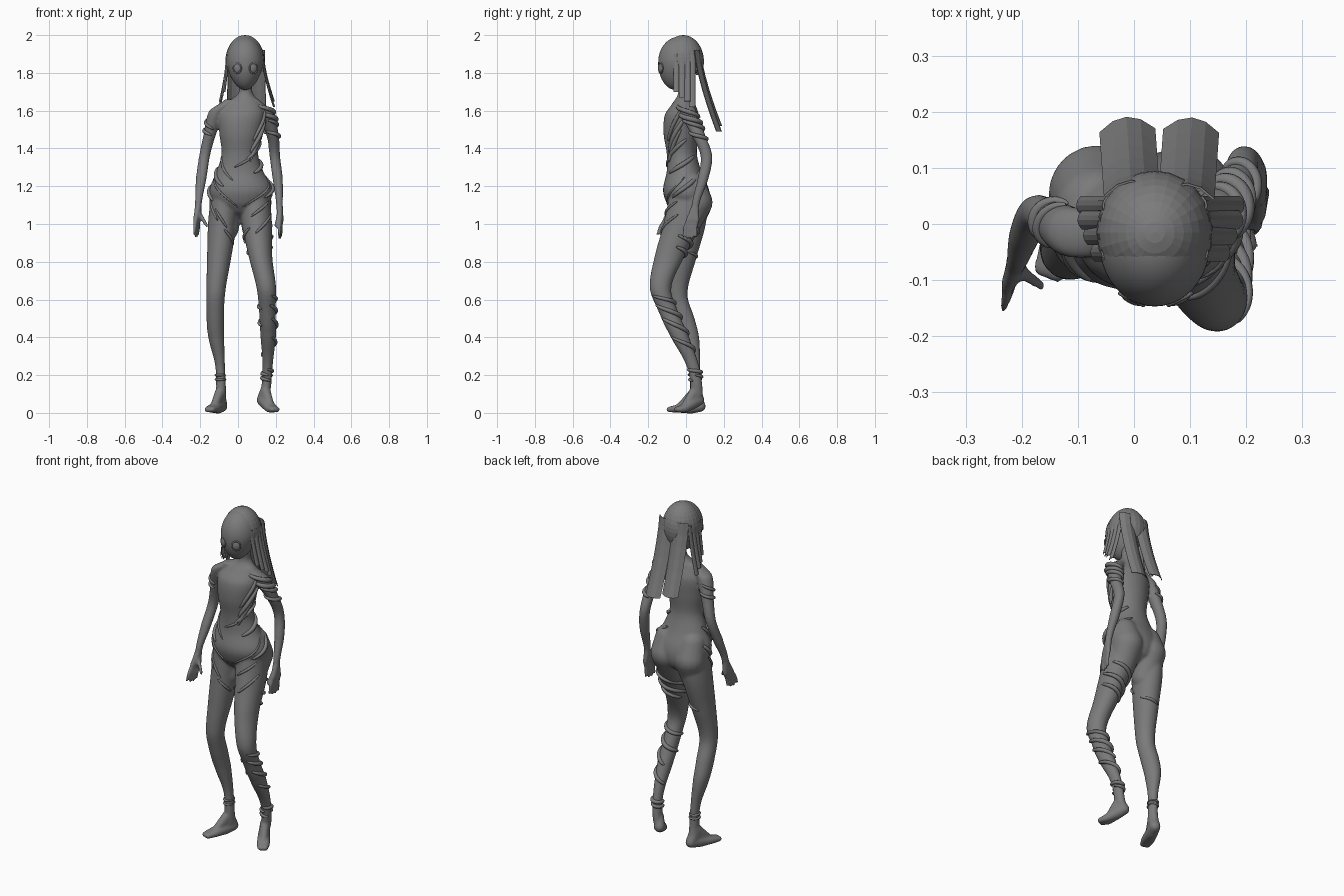
import bpy, bmesh, math
from mathutils import Vector, Matrix

cube = bpy.data.objects.get("Cube")
if cube:
    bpy.data.objects.remove(cube, do_unlink=True)

grey = bpy.data.materials.new("dark_grey")
grey.use_nodes = True
grey.diffuse_color = (0.2, 0.2, 0.2, 1)
grey.node_tree.nodes["Principled BSDF"].inputs["Base Color"].default_value = (0.2, 0.2, 0.2, 1)


def add_object(name, data):
    data.materials.append(grey)
    obj = bpy.data.objects.new(name, data)
    bpy.context.collection.objects.link(obj)
    return obj


def finish(name, bm, smooth=True):
    bmesh.ops.recalc_face_normals(bm, faces=bm.faces)
    for face in bm.faces:
        face.smooth = smooth
    mesh = bpy.data.meshes.new(name)
    bm.to_mesh(mesh)
    bm.free()
    return add_object(name, mesh)


# Limb sections from top to bottom: centre x, y, z, radius x, radius y
torso = [(.04, -.01, 1.79, .035, .036), (.04, 0, 1.69, .038, .042), (.03, -.01, 1.65, .085, .055),
         (.02, -.022, 1.58, .12, .09), (.013, -.027, 1.48, .112, .092), (.01, -.022, 1.37, .097, .08),
         (.01, -.01, 1.28, .124, .092), (.017, 0, 1.18, .168, .122), (.014, .012, 1.11, .148, .115),
         (.01, .02, 1.06, .08, .085), (.01, .02, 1.03, .02, .04)]
left_leg = [(.09, .01, 1.16, .08, .1), (.1, -.02, 1, .08, .1), (.12, -.09, .82, .062, .078),
            (.15, -.135, .66, .052, .057), (.155, -.095, .54, .044, .052), (.16, -.04, .42, .042, .05),
            (.157, .035, .25, .027, .034), (.15, .055, .14, .026, .032), (.142, .055, .09, .026, .035)]
right_leg = [(-.07, .02, 1.16, .075, .1), (-.083, .01, 1, .076, .095), (-.1, -.02, .82, .064, .075),
             (-.118, -.045, .63, .05, .053), (-.12, -.01, .5, .047, .055), (-.115, .02, .4, .042, .05),
             (-.095, .045, .25, .026, .031), (-.09, .05, .13, .026, .03), (-.09, .055, .06, .026, .035)]
left_arm = [(.08, -.01, 1.66, .03, .035), (.14, .01, 1.6, .045, .045), (.183, .065, 1.47, .033, .037),
            (.195, .108, 1.36, .028, .031), (.21, .09, 1.24, .027, .029), (.22, .05, 1.1, .018, .021)]
right_arm = [(-.04, -.02, 1.66, .03, .035), (-.11, -.015, 1.6, .043, .045), (-.15, .01, 1.47, .033, .035),
             (-.177, .02, 1.36, .029, .03), (-.195, -.02, 1.24, .028, .029), (-.21, -.07, 1.1, .018, .021)]


def section(limb, z):
    """Smoothly interpolated section of a limb at height z."""
    i = 0
    while i < len(limb) - 2 and z < limb[i + 1][2]:
        i += 1
    f = (limb[i][2] - z) / (limb[i][2] - limb[i + 1][2])
    a, b, c, d = (limb[max(0, min(len(limb) - 1, i + k))] for k in (-1, 0, 1, 2))
    return [q + f / 2 * (r - p + f * (2 * p - 5 * q + 4 * r - s + f * (3 * (q - r) + s - p)))
            for p, q, r, s in zip(a, b, c, d)]


def on_limb(limb, z, angle, lift=0):
    x, y, _, rx, ry = section(limb, z)
    return Vector((x + (rx + lift) * math.cos(angle), y + (ry + lift) * math.sin(angle), z))


def loft(bm, limb, rows=48, sides=28):
    top, bottom = limb[0][2], limb[-1][2]
    rings = []
    for i in range(rows + 1):
        z = top + (bottom - top) * i / rows
        rings.append([bm.verts.new(on_limb(limb, z, math.tau * k / sides)) for k in range(sides)])
    for upper, lower in zip(rings, rings[1:]):
        for k in range(sides):
            n = (k + 1) % sides
            bm.faces.new((upper[k], upper[n], lower[n], lower[k]))
    bm.faces.new(rings[0])
    bm.faces.new(rings[-1])


def hull(bm, *balls):
    """Convex skin around balls given as x, y, z, radius."""
    points = []
    for x, y, z, r in balls:
        for lat in range(-6, 7):
            tilt = lat * math.pi / 13
            for k in range(20):
                turn = math.tau * k / 20
                points.append(bm.verts.new((x + r * math.cos(tilt) * math.cos(turn),
                                            y + r * math.cos(tilt) * math.sin(turn),
                                            z + r * math.sin(tilt))))
    result = bmesh.ops.convex_hull(bm, input=points)
    loose = set(result["geom_interior"]) | set(result["geom_unused"])
    bmesh.ops.delete(bm, geom=[v for v in loose if isinstance(v, bmesh.types.BMVert)], context='VERTS')


def foot(bm, heel, toe, ankle):
    heel, toe, ankle = Vector(heel), Vector(toe), Vector(ankle)
    ball = heel.lerp(toe, 0.72)
    ball.z = .023
    side = (toe - heel).normalized().cross(Vector((0, 0, 1))) * 0.016
    hull(bm, (*heel, .03), (*heel.lerp(toe, 0.3), .034), (*(ball + side), .021), (*(ball - side), .021))
    hull(bm, (*(ball + side), .021), (*(ball - side), .021), (*(toe + side), .014), (*(toe - side), .014))
    hull(bm, (*ankle, .027), (*heel, .03), (*ball, .02))


def hand(bm, wrist, knuckle, tip, thumb, spread):
    wrist, knuckle, tip, spread = map(Vector, (wrist, knuckle, tip, spread))
    hull(bm, (*wrist, .018), (*(knuckle + spread), .013), (*(knuckle - spread), .013))
    for k in (-1, -.33, .33, 1):
        root, end = knuckle + spread * k, tip + spread * k * 1.4 + Vector((0, 0, .015 * abs(k)))
        middle = root.lerp(end, 0.5) + Vector((0, -.006, 0))
        hull(bm, (*root, .011), (*middle, .0095))
        hull(bm, (*middle, .0095), (*end, .0075))
    hull(bm, (*wrist.lerp(knuckle, 0.4), .014), (*thumb, .009))


# Body: one blended skin of torso, limbs, hands and feet
bm = bmesh.new()
for limb in (torso, left_leg, right_leg, left_arm, right_arm):
    loft(bm, limb)
for x, y in ((-.065, .01), (.09, -.005)):
    hull(bm, (x, .053, 1.115, .088), (x, .03, 1.2, .075), (x, y, .98, .07))
foot(bm, (.128, .068, .068), (.195, -.045, .018), (.145, .048, .12))
foot(bm, (-.085, .075, .035), (-.15, -.085, .018), (-.095, .045, .11))
hand(bm, (.22, .05, 1.1), (.225, .035, 1.02), (.222, .02, .92), (.2, -.005, .99), (.004, .024, 0))
hand(bm, (-.21, -.07, 1.1), (-.217, -.09, 1.02), (-.222, -.12, .93), (-.165, -.11, .99), (.008, .022, 0))
body = finish("body", bm)
remesh = body.modifiers.new("blend", 'REMESH')
remesh.mode = 'VOXEL'
remesh.voxel_size = 0.0065
remesh.use_smooth_shade = True
soften = body.modifiers.new("soften", 'SMOOTH')
soften.iterations = 8

# Head with a tapered jaw
bm = bmesh.new()
bmesh.ops.create_uvsphere(bm, u_segments=40, v_segments=28, radius=1)
for v in bm.verts:
    if v.co.z < 0:
        v.co.x *= 1 + 0.18 * v.co.z
        v.co.y = v.co.y * (1 + 0.1 * v.co.z) + 0.15 * v.co.z
        v.co.z *= 1.1
    v.co = Vector((.037 + v.co.x * .098, -.037 + v.co.y * .11, 1.857 + v.co.z * .134))
finish("head", bm)

# Eyes with raised rims
for name, side in (("left_eye", 1), ("right_eye", -1)):
    place = Matrix.Translation((.039 + side * .043, -.134, 1.825)) @ Matrix.Rotation(side * .46, 4, 'Z')
    bm = bmesh.new()
    bmesh.ops.create_uvsphere(bm, u_segments=24, v_segments=12, radius=.021,
                              matrix=place @ Matrix.Diagonal((1, .4, 1.15, 1)))
    finish(name, bm)
    bpy.ops.mesh.primitive_torus_add(major_segments=28, minor_segments=8,
                                     major_radius=.023, minor_radius=.004)
    rim = bpy.context.object
    rim.name = name + "_rim"
    rim.data.materials.append(grey)
    rim.matrix_world = place @ Matrix.Diagonal((1, 1, 1.15, 1)) @ Matrix.Rotation(math.pi / 2, 4, 'X')
    bpy.ops.object.shade_smooth()

# Faceted hair cap, open over the face
bm = bmesh.new()
bmesh.ops.create_uvsphere(bm, u_segments=24, v_segments=18, radius=1)
face_area = [f for f in bm.faces if f.calc_center_median().y < -.5
             or f.calc_center_median().z < -.15 - .4 * f.calc_center_median().y]
bmesh.ops.delete(bm, geom=face_area, context='FACES')
for v in bm.verts:
    v.co = Vector((.037 + v.co.x * .104, -.015 + v.co.y * .11, 1.86 + v.co.z * .14))
finish("hair_cap", bm, smooth=False)


def strand(name, degrees, shift, top, bottom, start, reach, width):
    """Flat bowed lock hanging from the head, moved sideways by shift."""
    out = Vector((math.cos(math.radians(degrees)), math.sin(math.radians(degrees)), 0))
    across = Vector((-out.y, out.x, 0))
    bm = bmesh.new()
    rows = []
    for i in range(7):
        t = i / 6
        base = Vector((.037, -.015, top + (bottom - top) * t)) + out * (start + (reach - start) * t ** 1.4)
        rows.append([bm.verts.new(base + across * (shift + width * k / 4) - out * width * .06 * k * k)
                     for k in (-2, -1, 0, 1, 2)])
    for a, b in zip(rows, rows[1:]):
        for k in range(4):
            bm.faces.new((a[k], a[k + 1], b[k + 1], b[k]))
    obj = finish(name, bm, smooth=False)
    obj.modifiers.new("thickness", 'SOLIDIFY').thickness = 0.004


strand("back_strand_left", 86, -.052, 1.92, 1.49, .092, .209, .1)
strand("back_strand_right", 94, .036, 1.92, 1.52, .096, .209, .1)
for name, degrees, flip, flare in (("left", 0, 1, .02), ("right", 180, -1, 0)):
    for i, (shift, low, reach) in enumerate(((-.035, 1.7, .115), (-.005, 1.67, .128),
                                             (.022, 1.65, .138), (.048, 1.62, .14))):
        strand(f"{name}_side_strand_{i}", degrees, flip * shift, 1.9, low,
               .101 - abs(shift) * .15, reach + flare, .034)


def wraps(name, limb, strips):
    """Tapered cords: start z, end z, start angle, end angle, thickness."""
    curve = bpy.data.curves.new(name, 'CURVE')
    curve.dimensions = '3D'
    curve.bevel_depth = 1
    curve.bevel_resolution = 2
    curve.use_fill_caps = True
    for z0, z1, a0, a1, thick in strips:
        count = 10 + abs(a1 - a0) // 12
        spline = curve.splines.new('POLY')
        spline.points.add(count - 1)
        for i, p in enumerate(spline.points):
            t = i / (count - 1)
            p.co = (*on_limb(limb, z0 + (z1 - z0) * t, math.radians(a0 + (a1 - a0) * t), thick * .1), 1)
            p.radius = thick * (.3 + .7 * math.sin(math.pi * t) ** .5 if 0 < t < 1 else .3)
        spline.use_smooth = True
    add_object(name, curve)


# Torn cords around the torso and limbs
wraps("torso_wraps", torso, [
    (1.62, 1.44, 0, -50, .011), (1.56, 1.38, 10, -55, .013), (1.5, 1.33, 0, -60, .011),
    (1.45, 1.34, 20, -70, .011), (1.36, 1.27, 50, -55, .013), (1.36, 1.3, -45, -105, .007),
    (1.36, 1.23, -170, -105, .007), (1.3, 1.2, -190, -125, .011), (1.27, 1.09, -175, -97, .006),
    (1.25, 1.09, 0, -84, .006), (1.28, 1.14, 60, -40, .012), (1.21, 1.12, 160, 205, .012)])
wraps("left_leg_wraps", left_leg, [
    (1.12, 1.04, -30, -110, .008), (1.05, .95, -20, -100, .008), (.99, .9, 30, 190, .012),
    (.94, .84, 0, 180, .013), (.88, .81, 10, 150, .012), (.98, .9, -120, -200, .009),
    (.62, .55, -60, 230, .011), (.57, .46, -70, 220, .013), (.5, .41, -60, 120, .012),
    (.4, .3, -60, 180, .011), (.23, .2, -90, 290, .011), (.2, .17, 0, 330, .01)])
wraps("right_leg_wraps", right_leg, [
    (1.13, 1.02, 190, 250, .007), (1.08, .98, 235, 290, .007), (.97, .89, 280, 345, .008),
    (.85, .82, 20, 110, .008), (.2, .2, 0, 360, .007), (.18, .175, 0, 360, .007)])
wraps("left_arm_wraps", left_arm, [
    (1.63, 1.56, -120, 120, .013), (1.59, 1.52, -150, 160, .014), (1.55, 1.48, -90, 200, .012),
    (1.49, 1.44, -140, 150, .011)])
wraps("right_arm_wraps", right_arm, [(1.57, 1.5, 90, 290, .009), (1.52, 1.47, 60, 290, .01)])
